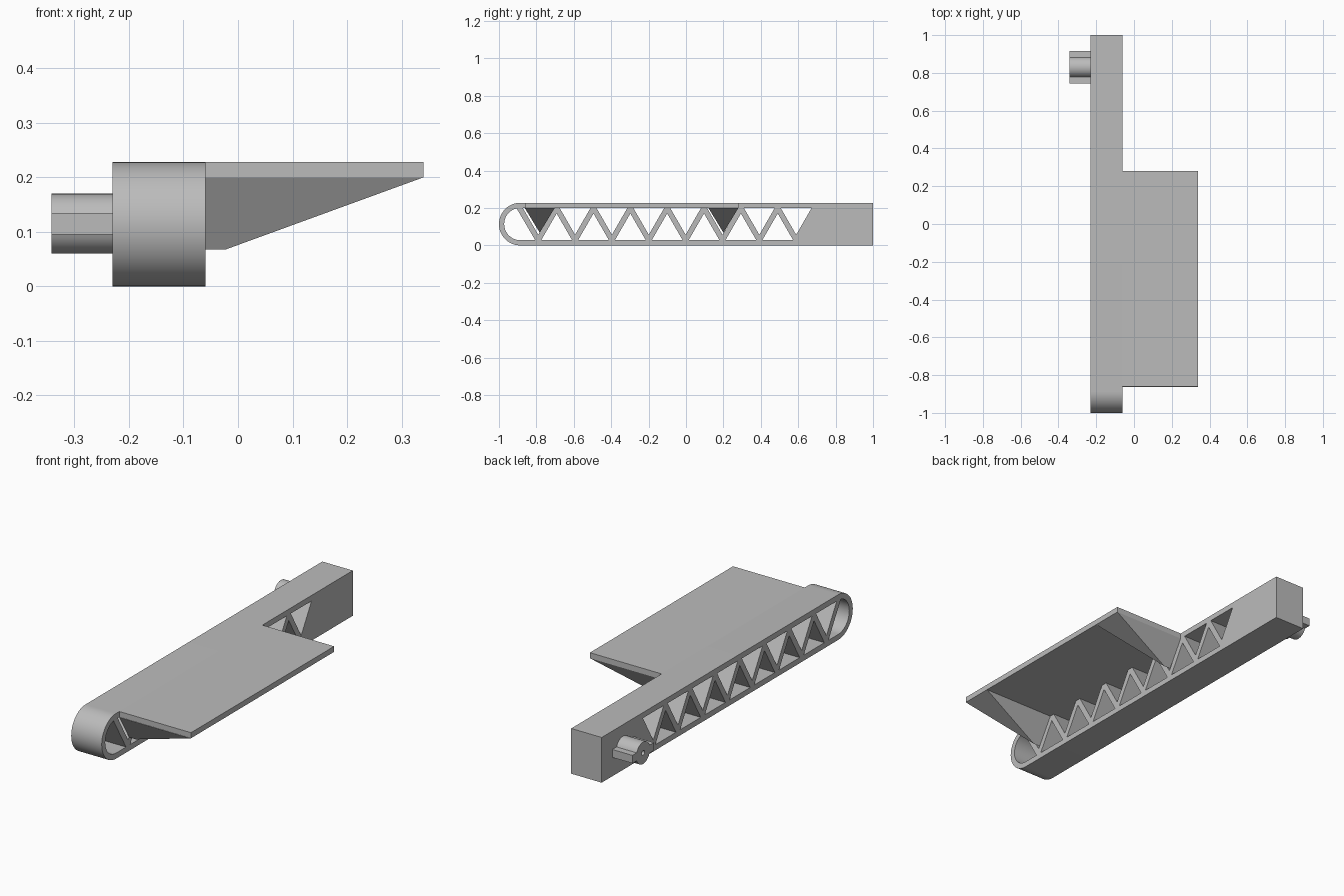
import bpy, bmesh, math
from mathutils import Matrix

if "Cube" in bpy.data.objects:
    bpy.data.objects.remove(bpy.data.objects["Cube"], do_unlink=True)

grey = bpy.data.materials.new("plain grey")
grey.use_nodes = True
grey.diffuse_color = (0.5, 0.5, 0.5, 1)
grey.node_tree.nodes["Principled BSDF"].inputs["Base Color"].default_value = (0.5, 0.5, 0.5, 1)

HEIGHT = 0.228
RADIUS = HEIGHT / 2
WALL = 0.028
X_WALL, X_BODY, X_STUB, X_EDGE = -0.06, -0.23, -0.342, 0.34
SHELF_Z = 0.2
PITCH, FIRST = 0.197, -0.79
SIDE = 0.0825                      # half width of a truss opening
RISE = SIDE * math.sqrt(3)


def arc(cy, cz, r, start, end, n):
    """Points on an arc, angles in degrees."""
    angles = [math.radians(start + (end - start) * i / n) for i in range(n + 1)]
    return [(cy + r * math.cos(a), cz + r * math.sin(a)) for a in angles]


def finish(name, bm):
    bmesh.ops.recalc_face_normals(bm, faces=bm.faces)
    mesh = bpy.data.meshes.new(name)
    bm.to_mesh(mesh)
    bm.free()
    mesh.materials.append(grey)
    obj = bpy.data.objects.new(name, mesh)
    bpy.context.collection.objects.link(obj)
    bpy.ops.object.select_all(action='DESELECT')
    obj.select_set(True)
    bpy.context.view_layer.objects.active = obj
    bpy.ops.object.shade_smooth_by_angle(angle=math.radians(30))
    return obj


def extrude_profile(name, loops, x0, x1):
    """Extrude an outline with openings, drawn in y and z, along x."""
    curve = bpy.data.curves.new(name + "_profile", 'CURVE')
    curve.dimensions = '2D'
    curve.fill_mode = 'BOTH'
    curve.extrude = (x1 - x0) / 2
    for loop in loops:
        spline = curve.splines.new('POLY')
        spline.points.add(len(loop) - 1)
        for point, (y, z) in zip(spline.points, loop):
            point.co = (y, z, 0, 1)
        spline.use_cyclic_u = True
    helper = bpy.data.objects.new(name + "_profile", curve)
    bpy.context.collection.objects.link(helper)
    mesh = bpy.data.meshes.new_from_object(
        helper.evaluated_get(bpy.context.evaluated_depsgraph_get()))
    bpy.data.objects.remove(helper, do_unlink=True)
    bm = bmesh.new()
    bm.from_mesh(mesh)
    bpy.data.meshes.remove(mesh)
    bmesh.ops.remove_doubles(bm, verts=bm.verts, dist=0.0001)
    to_world = Matrix(((0, 0, 1, (x0 + x1) / 2), (1, 0, 0, 0), (0, 1, 0, 0), (0, 0, 0, 1)))
    bm.transform(to_world)
    return finish(name, bm)


def hull(name, points):
    bm = bmesh.new()
    for p in points:
        bm.verts.new(p)
    bmesh.ops.convex_hull(bm, input=bm.verts)
    bmesh.ops.dissolve_limit(bm, angle_limit=0.01, verts=bm.verts, edges=bm.edges)
    return finish(name, bm)


# Truss beam: rounded front end, solid rear block
nose = -1 + RADIUS
loops = [arc(nose, RADIUS, RADIUS, 90, 270, 32) + [(1, 0), (1, HEIGHT)]]
for i in range(8):
    y = FIRST + i * PITCH
    loops.append([(y - SIDE, SHELF_Z), (y + SIDE, SHELF_Z), (y, SHELF_Z - RISE)])
    if i < 7:
        y += PITCH / 2
        loops.append([(y - SIDE, WALL), (y + SIDE, WALL), (y, WALL + RISE)])
loops.append(arc(nose, RADIUS, RADIUS - WALL, 103, 270, 28) + [(FIRST - 0.016, WALL)])
extrude_profile("truss_beam", loops, X_BODY, X_WALL)

# Side shelf
hull("side_shelf", [(x, y, z) for x in (X_WALL, X_EDGE)
                    for y in (-0.86, 0.28) for z in (SHELF_Z, HEIGHT)])

# Tapered brackets under the shelf
for name, y in (("front_bracket", -0.782), ("rear_bracket", 0.2)):
    tops = [(x, y + s * 0.08, SHELF_Z) for x in (X_WALL, X_EDGE) for s in (-1, 1)]
    hull(name, tops + [(X_WALL, y, 0.068), (-0.022, y, 0.068)])

# Keyed stub: round core with two flat wings and a small bore
cy, cz, r, wing, half = 0.83, 0.115, 0.055, 0.085, 0.02
a = math.degrees(math.asin(half / r))
outline = (arc(cy, cz, r, a, 180 - a, 20) + [(cy - wing, cz + half), (cy - wing, cz - half)]
           + arc(cy, cz, r, 180 + a, 360 - a, 20) + [(cy + wing, cz - half), (cy + wing, cz + half)])
extrude_profile("keyed_stub", [outline, arc(cy, cz, 0.012, 0, 345, 23)], X_STUB, X_BODY)
